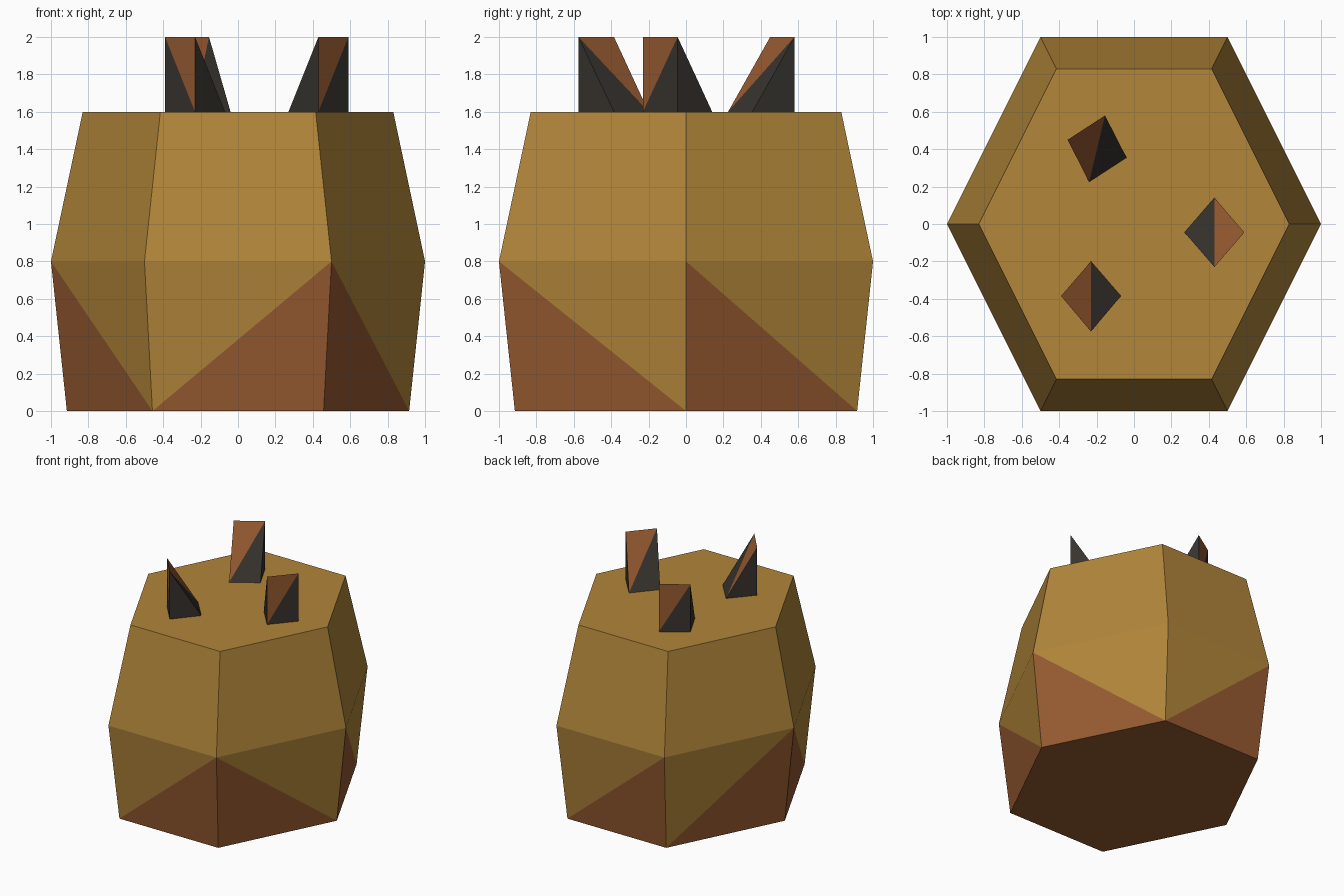
import bpy, bmesh

if "Cube" in bpy.data.objects:
    bpy.data.objects.remove(bpy.data.objects["Cube"])


def material(name, rgb):
    lin = [((c / 255 + 0.055) / 1.055) ** 2.4 for c in rgb]
    m = bpy.data.materials.new(name)
    m.diffuse_color = (*lin, 1)
    m.use_nodes = True
    m.node_tree.nodes["Principled BSDF"].inputs["Base Color"].default_value = m.diffuse_color
    return m


GOLD = material("gold", (178, 134, 58))
RUST = material("rust", (150, 90, 49))
DARK = material("charcoal", (55, 51, 46))


def finish(name, bm, mats):
    bmesh.ops.recalc_face_normals(bm, faces=bm.faces)
    me = bpy.data.meshes.new(name)
    bm.to_mesh(me)
    bm.free()
    for m in mats:
        me.materials.append(m)
    bpy.context.collection.objects.link(bpy.data.objects.new(name, me))


# Six-sided bulging body, lofted through three rings
HEX = [(1, 0), (.5, 1), (-.5, 1), (-1, 0), (-.5, -1), (.5, -1)]
bm = bmesh.new()
low, mid, top = [[bm.verts.new((x * s, y * s, z)) for x, y in HEX]
                 for s, z in ((.915, 0), (1, .8), (.83, 1.6))]
bm.faces.new(top)
bm.faces.new(low).material_index = 1
for i, at_start in enumerate((True, False, False, True, False, True)):
    j = (i + 1) % 6
    bm.faces.new((mid[i], mid[j], top[j], top[i]))
    # lower side: rust triangle rising to one upper corner, gold for the rest
    apex, other = (i, j) if at_start else (j, i)
    bm.faces.new((low[i], low[j], mid[apex])).material_index = 1
    bm.faces.new((low[other], mid[other], mid[apex]))
finish("body", bm, (GOLD, RUST))


# Wedge spikes: base corners a, b, c, d with the upright face over a-b
def spike(name, *corners):
    bm = bmesh.new()
    a, b, c, d = [bm.verts.new((*p, 1.6)) for p in corners]
    ta, tb = [bm.verts.new((*p, 2)) for p in corners[:2]]
    for f in ((ta, tb, c), (ta, a, tb)):
        bm.faces.new(f).material_index = 1
    for f in ((ta, c, d), (tb, a, b), (ta, d, a), (tb, b, c), (a, b, c, d)):
        bm.faces.new(f)
    finish(name, bm, (DARK, RUST))


spike("right_spike", (.43, -.23), (.59, -.045), (.43, .14), (.27, -.045))
spike("front_spike", (-.23, -.575), (-.39, -.385), (-.23, -.2), (-.07, -.385))
spike("back_spike", (-.155, .58), (-.355, .45), (-.24, .225), (-.04, .355))
